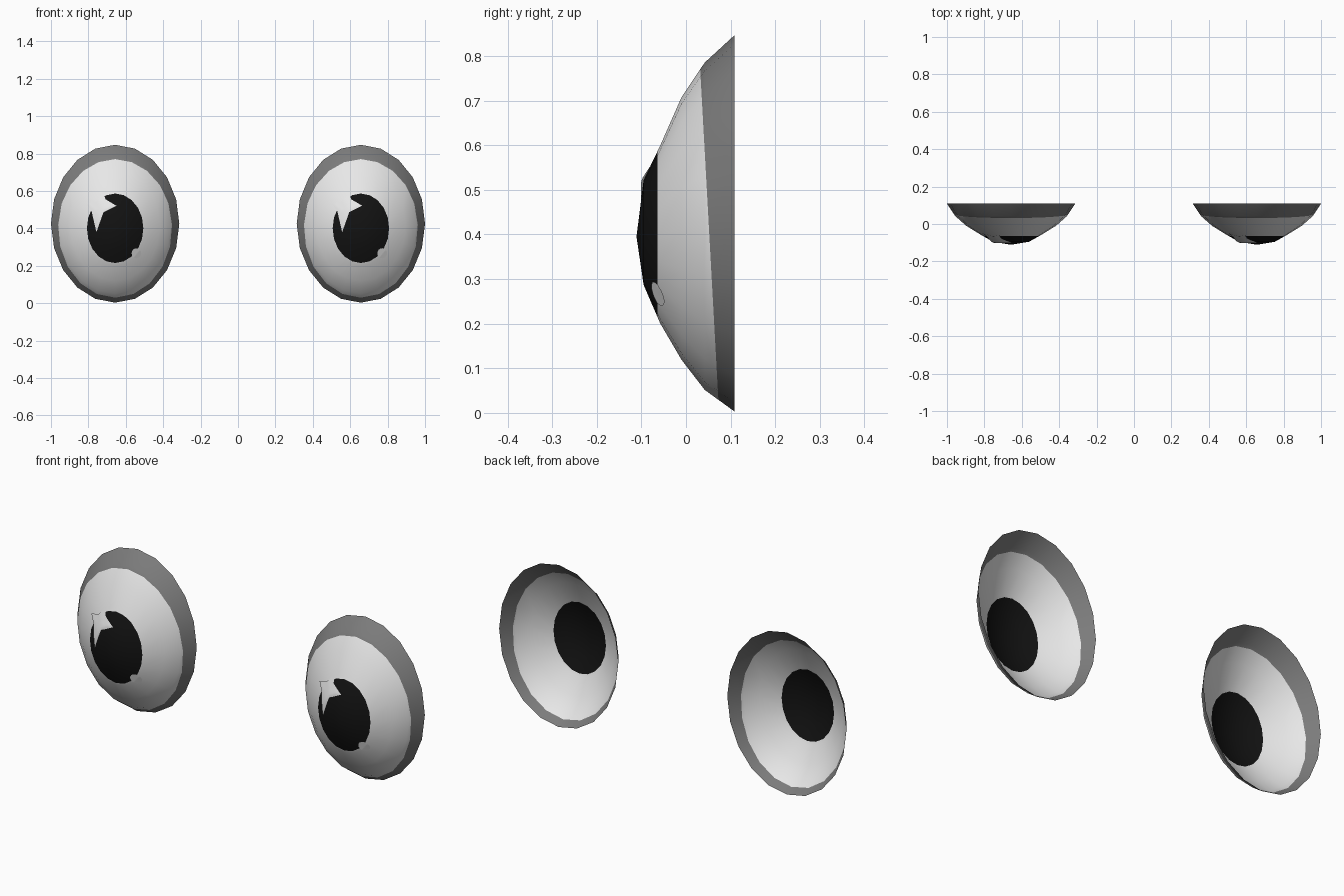
import bpy, bmesh, math
from mathutils import Vector
from mathutils.bvhtree import BVHTree

if "Cube" in bpy.data.objects:
    bpy.data.objects.remove(bpy.data.objects["Cube"])

SEGMENTS = 20
ASPECT = 0.813          # width of the eye relative to its height
EYE_X = 0.657
PUPIL_Y = -0.064


def material(name, value):
    m = bpy.data.materials.new(name)
    m.diffuse_color = (value, value, value, 1)
    m.use_nodes = True
    m.node_tree.nodes["Principled BSDF"].inputs["Base Color"].default_value = m.diffuse_color
    return m


white = material("eye white", 0.8)
grey = material("rim grey", 0.2)
black = material("pupil black", 0.006)


def face_front(bm):
    for f in bm.faces:
        f.normal_update()
        if f.normal.y > 0:
            f.normal_flip()


def finish(bm, name, mats):
    mesh = bpy.data.meshes.new(name)
    for f in bm.faces:
        f.smooth = True
    bm.to_mesh(mesh)
    for m in mats:
        mesh.materials.append(m)
    return mesh


def place(mesh, name):
    for side, x in (("left", -EYE_X), ("right", EYE_X)):
        ob = bpy.data.objects.new(f"{side}_{name}", mesh)
        ob.location.x = x
        bpy.context.collection.objects.link(ob)


# Open eye dome: rings of (y, centre height, vertical radius)
rings = [(0.109, 0.425, 0.422), (0.042, 0.4185, 0.367), (-0.010, 0.4135, 0.2945),
         (-0.058, 0.400, 0.199), (-0.095, 0.4045, 0.1175)]
bm = bmesh.new()
loops = []
for y, zc, r in rings:
    loops.append([bm.verts.new((r * ASPECT * math.sin(a), y, zc + r * math.cos(a)))
                  for a in (2 * math.pi * i / SEGMENTS for i in range(SEGMENTS))])
apex = bm.verts.new((0, -0.111, 0.395))
for i in range(SEGMENTS):
    j = (i + 1) % SEGMENTS
    for a, b in zip(loops, loops[1:]):
        bm.faces.new((a[i], a[j], b[j], b[i]))
    bm.faces.new((loops[-1][i], loops[-1][j], apex))

# Cut the pupil edge and the tilted rim edge, then colour by zone
rim_point, rim_normal = Vector((0, 0.072, 0.04)), Vector((0, 1, 0.055))
for point, normal in ((Vector((0, PUPIL_Y, 0)), Vector((0, 1, 0))), (rim_point, rim_normal)):
    bmesh.ops.bisect_plane(bm, geom=bm.verts[:] + bm.edges[:] + bm.faces[:],
                           dist=1e-5, plane_co=point, plane_no=normal)
face_front(bm)
for f in bm.faces:
    c = f.calc_center_median()
    if c.y < PUPIL_Y:
        f.material_index = 2
    elif (c - rim_point).dot(rim_normal) > 0:
        f.material_index = 1
surface = BVHTree.FromBMesh(bm)
place(finish(bm, "eye_dome", (white, grey, black)), "eye_dome")
bm.free()


# Thin highlight plates laid on the dome
def highlight(name, outline, centre):
    bm = bmesh.new()
    mid = bm.verts.new((centre[0], 0, centre[1]))
    edge = [bm.verts.new((x, 0, z)) for x, z in outline]
    for a, b in zip(edge, edge[1:] + edge[:1]):
        bm.faces.new((mid, a, b))
    bmesh.ops.subdivide_edges(bm, edges=bm.edges[:], cuts=4, use_grid_fill=True)
    for v in bm.verts:
        hit = surface.ray_cast(Vector((v.co.x, -1, v.co.z)), Vector((0, 1, 0)))[0]
        v.co.y = hit.y - 0.005
    face_front(bm)
    place(finish(bm, name, (white,)), name)
    bm.free()


highlight("star_highlight",
          [(-0.100, 0.380), (-0.062, 0.487), (0.007, 0.521), (-0.052, 0.556),
           (-0.062, 0.590), (-0.100, 0.548), (-0.153, 0.530), (-0.126, 0.492)],
          (-0.088, 0.518))
highlight("round_highlight",
          [(0.114 + 0.026 * math.cos(t), 0.267 + 0.027 * math.sin(t))
           for t in (2 * math.pi * i / 16 for i in range(16))],
          (0.114, 0.267))
